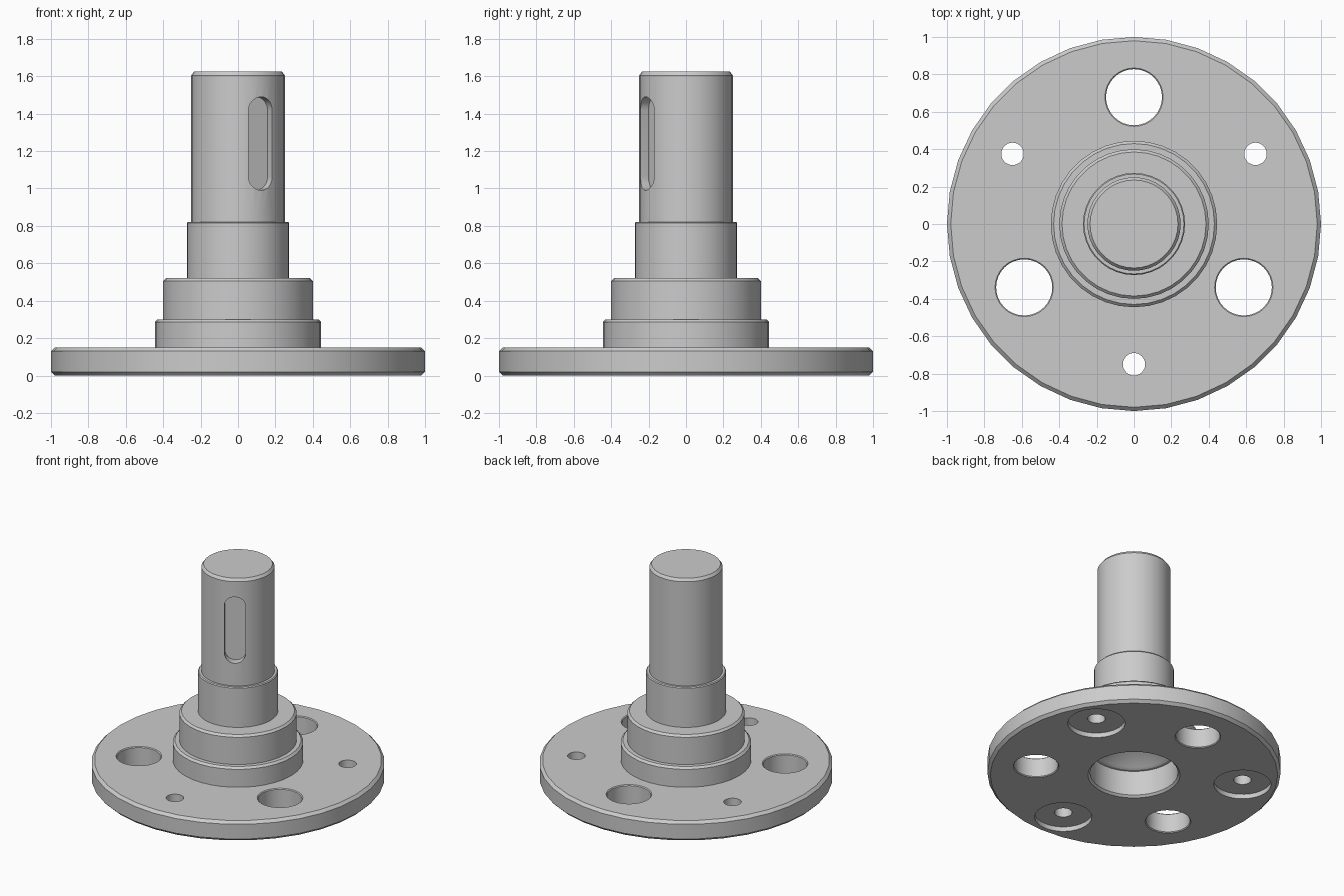
import bpy, bmesh, math
from mathutils import Matrix

cube = bpy.data.objects.get("Cube")
if cube:
    bpy.data.objects.remove(cube, do_unlink=True)

STEEL = (0.6, 0.6, 0.6, 1)
steel = bpy.data.materials.new("grey steel")
steel.use_nodes = True
steel.diffuse_color = STEEL
steel.node_tree.nodes["Principled BSDF"].inputs["Base Color"].default_value = STEEL


def make_object(name, bm):
    bmesh.ops.recalc_face_normals(bm, faces=bm.faces)
    mesh = bpy.data.meshes.new(name)
    bm.to_mesh(mesh)
    bm.free()
    mesh.materials.append(steel)
    obj = bpy.data.objects.new(name, mesh)
    bpy.context.collection.objects.link(obj)
    return obj


def lathe(name, profile, segments, x=0, y=0):
    """Revolve (radius, height) points about a vertical axis at x, y."""
    bm = bmesh.new()
    verts = [bm.verts.new((r, 0, z)) for r, z in profile]
    edges = [bm.edges.new(pair) for pair in zip(verts, verts[1:])]
    bmesh.ops.spin(bm, geom=verts + edges, cent=(0, 0, 0), axis=(0, 0, 1),
                   angle=math.tau, steps=segments, use_duplicate=False)
    bmesh.ops.remove_doubles(bm, verts=bm.verts, dist=0.0005)
    bmesh.ops.translate(bm, verts=bm.verts, vec=(x, y, 0))
    return make_object(name, bm)


def cut(body, cutter):
    """Subtract the cutter for good, then discard it."""
    cutter.hide_render = True
    mod = body.modifiers.new("cut", 'BOOLEAN')
    mod.operation = 'DIFFERENCE'
    mod.solver = 'EXACT'
    mod.object = cutter
    bpy.context.view_layer.objects.active = body
    bpy.ops.object.modifier_apply(modifier=mod.name)
    bpy.data.objects.remove(cutter, do_unlink=True)


# Flange, stepped hub, shaft and conical-ended bore in one turned profile
profile = [
    (0, 0.46), (0.26, 0.21), (0.28, 0.20), (0.30, 0.20),        # bore end
    (0.30, 0.015), (0.315, 0),                                  # bore mouth
    (0.98, 0), (1, 0.02), (1, 0.13), (0.98, 0.15),              # flange
    (0.445, 0.15), (0.445, 0.285), (0.43, 0.30),                # lower hub
    (0.40, 0.30), (0.40, 0.505), (0.385, 0.52),                 # upper hub
    (0.273, 0.52), (0.273, 0.815), (0.267, 0.822),              # collar
    (0.25, 0.822), (0.25, 1.605), (0.235, 1.625), (0, 1.625),   # shaft
]
body = lathe("flanged_shaft", profile, 36)

# Three large through holes with lightly chamfered rims
R_BIG = 0.15
big = [(0, -0.01), (R_BIG + 0.016, -0.01), (R_BIG, 0.006),
       (R_BIG, 0.144), (R_BIG + 0.016, 0.16), (0, 0.16)]
# Three small holes, counterbored from below
small = [(0, -0.05), (0.195, -0.05), (0.195, 0.035),
         (0.06, 0.035), (0.06, 0.2), (0, 0.2)]
for i in range(3):
    a = math.radians(90 + 120 * i)
    cut(body, lathe("large_hole", big, 32,
                    0.678 * math.cos(a), 0.678 * math.sin(a)))
    a += math.pi
    cut(body, lathe("small_hole", small, 32,
                    0.75 * math.cos(a), 0.75 * math.sin(a)))

# Round-ended keyway in the shaft
bm = bmesh.new()
HALF_W, HALF_H, MID_Z, STEPS = 0.073, 0.25, 1.24, 12
outline = []
for end in (1, -1):
    for i in range(STEPS + 1):
        a = math.pi * i / STEPS
        outline.append(bm.verts.new((
            end * HALF_W * math.cos(a), -0.19,
            MID_Z + end * (HALF_H - HALF_W + HALF_W * math.sin(a)))))
face = bm.faces.new(outline)
extruded = bmesh.ops.extrude_face_region(bm, geom=[face], use_keep_orig=True)
bmesh.ops.translate(bm, vec=(0, -0.15, 0), verts=[
    v for v in extruded["geom"] if isinstance(v, bmesh.types.BMVert)])
bmesh.ops.rotate(bm, verts=bm.verts, cent=(0, 0, 0),
                 matrix=Matrix.Rotation(math.radians(30), 3, 'Z'))
cut(body, make_object("keyway", bm))

# Smooth turned surfaces, crisp steps
bpy.ops.object.select_all(action='DESELECT')
body.select_set(True)
bpy.context.view_layer.objects.active = body
bpy.ops.object.shade_smooth_by_angle(angle=math.radians(25))
